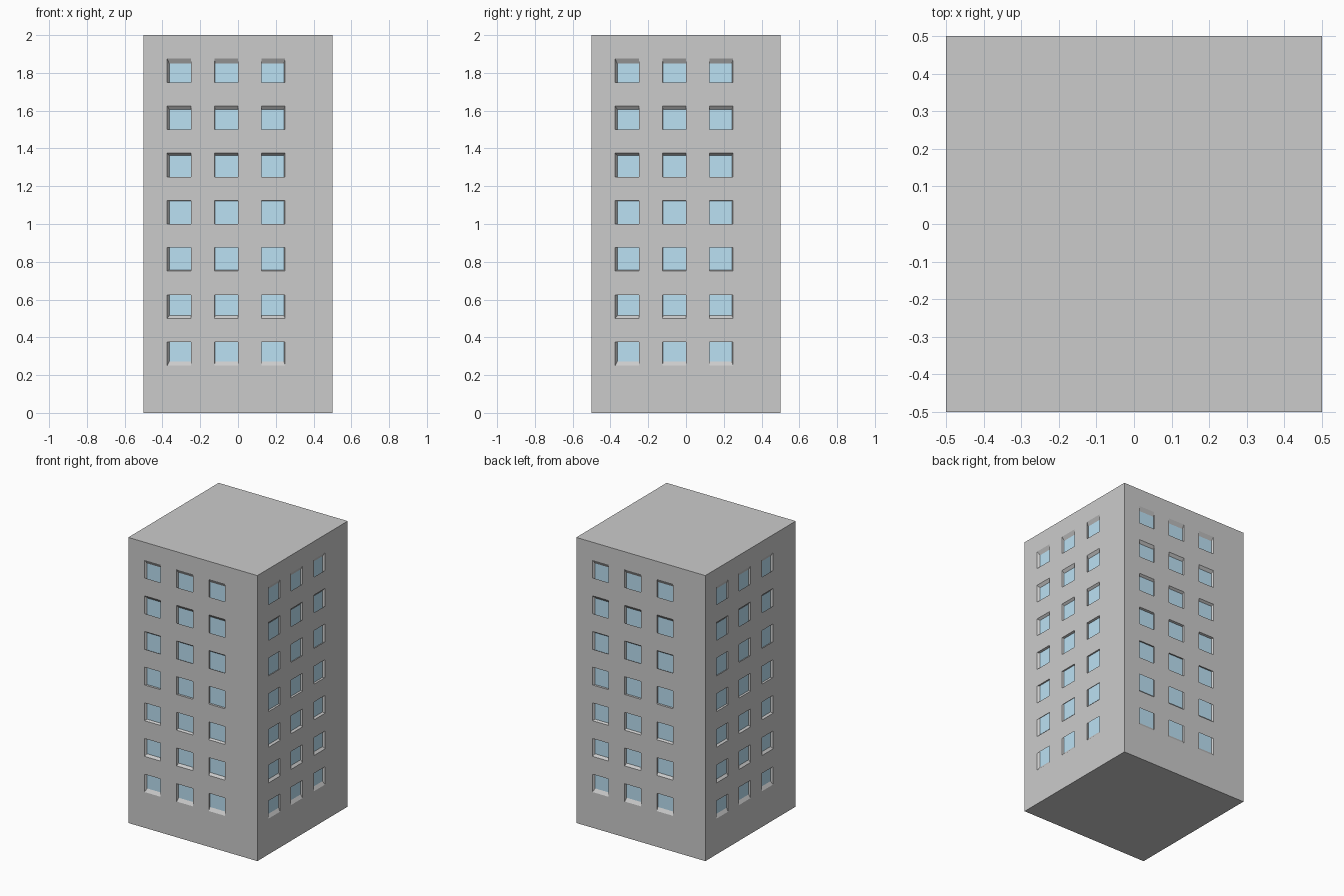
import bpy, bmesh
from math import pi
from mathutils import Vector, Matrix

if "Cube" in bpy.data.objects:
    bpy.data.objects.remove(bpy.data.objects["Cube"])

CELL = 0.125                      # wall grid module
CENTRE = Vector((0, 0, 1))
INNER = 0.97                      # recesses taper towards the tower centre
WINDOW_COLS = (1, 3, 5)
WINDOW_ROWS = range(2, 15, 2)


def quad(bm, pts):
    bm.faces.new([bm.verts.new(p) for p in pts])


def inward(p):
    return CENTRE + (p - CENTRE) * INNER


def finish(bm, name, colour=None):
    bmesh.ops.remove_doubles(bm, verts=bm.verts, dist=1e-5)
    mesh = bpy.data.meshes.new(name)
    bm.to_mesh(mesh)
    bm.free()
    obj = bpy.data.objects.new(name, mesh)
    bpy.context.collection.objects.link(obj)
    if colour:
        mat = bpy.data.materials.new(name)
        mat.diffuse_color = colour
        mat.use_nodes = True
        mat.node_tree.nodes["Principled BSDF"].inputs["Base Color"].default_value = mat.diffuse_color
        mesh.materials.append(mat)
    return obj


walls, panes = bmesh.new(), bmesh.new()

# Four identical walls, each turned a quarter around the tower
for side in range(4):
    turn = Matrix.Rotation(side * pi / 2, 3, 'Z')
    for col in range(8):
        for row in range(16):
            x, z = -0.5 + col * CELL, row * CELL
            outer = [turn @ Vector((x + dx * CELL, -0.5, z + dz * CELL))
                     for dx, dz in ((0, 0), (1, 0), (1, 1), (0, 1))]
            if col in WINDOW_COLS and row in WINDOW_ROWS:
                # Recess sides and the glass at the back
                inner = [inward(p) for p in outer]
                for i in range(4):
                    j = (i + 1) % 4
                    quad(walls, (outer[i], outer[j], inner[j], inner[i]))
                quad(panes, inner)
            else:
                quad(walls, outer)

# Flat roof and base
for col in range(8):
    for row in range(8):
        x, y = -0.5 + col * CELL, -0.5 + row * CELL
        ring = [(x, y), (x + CELL, y), (x + CELL, y + CELL), (x, y + CELL)]
        quad(walls, [(a, b, 2) for a, b in ring])
        quad(walls, [(a, b, 0) for a, b in reversed(ring)])

finish(walls, "tower_walls")
finish(panes, "window_panes", (0.50, 0.75, 0.90, 1))
